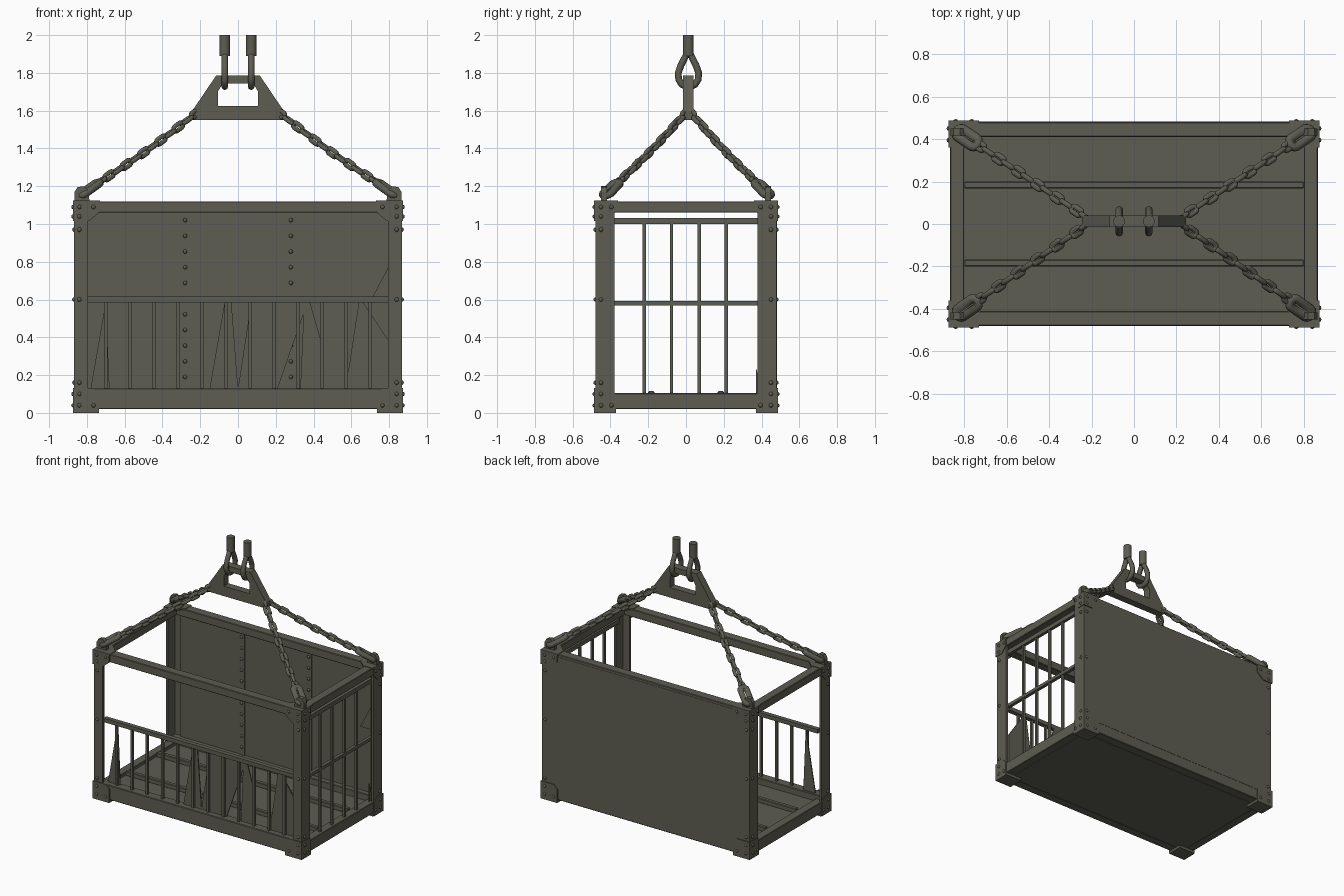
import bpy, bmesh, math
from mathutils import Vector, Matrix

if "Cube" in bpy.data.objects:
    bpy.data.objects.remove(bpy.data.objects["Cube"])

mat = bpy.data.materials.new("dark olive steel")
mat.diffuse_color = (0.112, 0.109, 0.085, 1)
mat.use_nodes = True
mat.node_tree.nodes["Principled BSDF"].inputs["Base Color"].default_value = mat.diffuse_color


def finish(name, bm, smooth=False):
    bmesh.ops.recalc_face_normals(bm, faces=bm.faces)
    me = bpy.data.meshes.new(name)
    bm.to_mesh(me)
    bm.free()
    me.materials.append(mat)
    for p in me.polygons:
        p.use_smooth = smooth
    ob = bpy.data.objects.new(name, me)
    bpy.context.collection.objects.link(ob)
    return ob


def add_box(bm, x0, x1, y0, y1, z0, z1):
    m = Matrix.Translation(((x0 + x1) / 2, (y0 + y1) / 2, (z0 + z1) / 2))
    bmesh.ops.create_cube(bm, size=1, matrix=m @ Matrix.Diagonal((x1 - x0, y1 - y0, z1 - z0, 1)))


def boxes(name, items, bevel=0.0):
    bm = bmesh.new()
    for b in items:
        add_box(bm, *b)
    if bevel:
        bmesh.ops.bevel(bm, geom=bm.edges[:], offset=bevel, segments=1, affect='EDGES')
    return finish(name, bm)


def add_prism(bm, pts, a, b, axis):
    """Extrude a 2D outline from a to b along x (y,z outline), y (x,z) or z (x,y)."""
    def at(p, d):
        return {'x': (d, p[0], p[1]), 'y': (p[0], d, p[1]), 'z': (p[0], p[1], d)}[axis]
    lo = [bm.verts.new(at(p, a)) for p in pts]
    hi = [bm.verts.new(at(p, b)) for p in pts]
    bm.faces.new(lo)
    bm.faces.new(hi[::-1])
    for i in range(len(pts)):
        j = (i + 1) % len(pts)
        bm.faces.new((lo[i], lo[j], hi[j], hi[i]))


def add_loop(bm, path, n, r, sides=8):
    """Round bar swept along a closed planar path with plane normal n."""
    k, rings = len(path), []
    for i, p in enumerate(path):
        side = (path[(i + 1) % k] - path[i - 1]).normalized().cross(n)
        rings.append([bm.verts.new(p + r * (math.cos(t) * side + math.sin(t) * n))
                      for t in [2 * math.pi * s / sides for s in range(sides)]])
    for i in range(k):
        for s in range(sides):
            q, u = rings[(i + 1) % k], (s + 1) % sides
            bm.faces.new((rings[i][s], rings[i][u], q[u], q[s]))


def add_link(bm, c, d, w, length, width, r):
    """Stadium chain link centred at c, long direction d, wide direction w."""
    R, h = width / 2 - r, length / 2 - width / 2
    path = []
    for i in range(16):
        t = math.pi * (i + 0.5) / 8
        path.append(c + d * (R * math.sin(t) + (h if i < 8 else -h)) + w * (R * math.cos(t)))
    add_loop(bm, path, d.cross(w).normalized(), r)


S = (-1, 1)
CORNERS = [(sx, sy) for sx in S for sy in S]


def span(s, a, b):
    return tuple(sorted((s * a, s * b)))


# Frame: angle-iron posts, top beams, bottom beams
bm = bmesh.new()
angle = [(.868, .480), (.795, .480), (.795, .462), (.850, .462), (.850, .378), (.868, .378)]
for sx, sy in CORNERS:
    add_prism(bm, [(sx * x, sy * y) for x, y in angle], .02, 1.118, 'z')
finish("corner_posts", bm)
boxes("top_beams", [(-.85, .85, *span(s, .41, .480), 1.06, 1.12) for s in S]
      + [(*span(s, .80, .866), -.41, .41, 1.06, 1.12) for s in S], .004)
boxes("bottom_beams", [(-.85, .85, *span(s, .41, .480), .02, .13) for s in S]
      + [(*span(s, .80, .866), -.41, .41, .02, .105) for s in S], .004)
boxes("feet", [(*span(sx, .735, .87), *span(sy, .37, .485), 0, .03) for sx, sy in CORNERS])

# Floor with long steel ribs
boxes("floor_plate", [(-.80, .80, -.41, .41, .02, .082)])
boxes("floor_ribs", [(-.80, .80, *span(s, .168, .200), .08, .115) for s in S], .004)

# Solid back wall with riveted inner strips
boxes("back_wall", [(-.797, .797, .45, .482, .1, 1.1)])
boxes("back_wall_strips", [(x - .025, x + .025, .443, .451, .13, 1.06) for x in (-.28, .28)])
bm = bmesh.new()
add_prism(bm, [(.71, .61), (.80, .61), (.80, .78)], .442, .451, 'y')
finish("back_wall_gusset", bm)

# Front half-height fence: rail, bars and scrap plates
boxes("front_rail", [(-.80, .80, -.462, -.428, .585, .615)])
boxes("front_bars", [(x - .009, x + .009, -.454, -.436, .12, .59)
                     for x in [-.70 + .1273 * i for i in range(12)]])
bm = bmesh.new()
for pts in ([(-.78, .13), (-.70, .59), (-.68, .13)],
            [(-.15, .13), (-.07, .59), (-.035, .59), (0, .13)],
            [(0, .13), (.07, .59), (.37, .59), (.21, .13)],
            [(.33, .13), (.35, .59), (.38, .59), (.44, .38), (.44, .13)],
            [(.57, .13), (.64, .59), (.66, .59), (.80, .38), (.80, .13)]):
    add_prism(bm, pts, -.436, -.428, 'y')
finish("front_scrap_plates", bm)

# Barred right end
boxes("end_rails", [(.825, .85, -.39, .39, z0, z1) for z0, z1 in ((.568, .592), (1.0, 1.033))])
boxes("end_bars", [(.828, .846, y - .009, y + .009, .1, 1.01) for y in (-.22, -.077, .07, .213)])
bm = bmesh.new()
add_prism(bm, [(.37, .10), (.41, .10), (.37, .24)], .83, .84, 'x')
finish("end_gusset", bm)

# Corner brackets on every outer side
bm = bmesh.new()
top = [(.873, 1.123), (.735, 1.123), (.735, 1.06), (.79, 1.015), (.873, 1.015)]
low = [(.873, 0), (.735, 0), (.735, .105), (.765, .132), (.873, .132)]
for sx, sy in CORNERS:
    for prof in (top, low):
        add_prism(bm, [(sx * x, z) for x, z in prof], sy * .476, sy * .487, 'y')
        add_prism(bm, [(sy * (.487 - (.873 - x) * .8), z) for x, z in prof],
                  sx * .862, sx * .873, 'x')
    add_prism(bm, [(sx * x, sy * y) for x, y in
                   ((.873, .487), (.73, .487), (.73, .42), (.79, .36), (.873, .36))], 1.114, 1.124, 'z')
finish("corner_brackets", bm)

# Rivets
bm = bmesh.new()


def rivet(x, y, z, r=.012):
    bmesh.ops.create_uvsphere(bm, u_segments=8, v_segments=6, radius=r,
                              matrix=Matrix.Translation((x, y, z)))


for sx, sy in CORNERS:
    for z in (.04, .10, .16, .60, .97, 1.04, 1.09):
        on = 0 if z in (.16, .60, .97) else .005
        rivet(sx * .84, sy * (.478 + on), z)
        rivet(sx * (.866 + on), sy * .45, z)
    for z in (.04, 1.09):
        rivet(sx * .765, sy * .483, z)
        rivet(sx * .871, sy * .395, z)
for x in (-.28, .28):
    for i in range(11):
        rivet(x, .443, .19 + .083 * i, .011)
finish("rivets", bm, True)

# Lifting lugs on the top corners
bm = bmesh.new()
for sx, sy in CORNERS:
    prof = [(.865, 1.115), (.865, 1.17), (.85, 1.195), (.82, 1.20), (.795, 1.18), (.785, 1.115)]
    add_prism(bm, [(sx * x, z) for x, z in prof], sy * .418, sy * .45, 'y')
finish("lifting_lugs", bm)

# Four chains, each with a large shackle link at the lug
bm = bmesh.new()
shackles = bmesh.new()
N = 12
for sx, sy in CORNERS:
    a = Vector((sx * .835, sy * .435 + .005, 1.15))
    b = Vector((sx * .225, .013 + sy * .018, 1.585))
    d = (b - a).normalized()
    w = d.cross(Vector((0, 0, 1))).normalized()
    v = d.cross(w)
    add_link(shackles, a + d * .07, d, w, .18, .09, .021)
    start = a + d * .15
    for i in range(N):
        c = start.lerp(b, i / (N - 1)) - Vector((0, 0, .012 * math.sin(math.pi * i / (N - 1))))
        add_link(bm, c, d, v if i % 2 else w, .086, .054, .0125)
finish("chains", bm, True)
finish("shackles", shackles, True)

# Lifting plate with window
outer = [(-.245, 1.55), (.245, 1.55), (.245, 1.595), (.115, 1.787), (-.115, 1.787), (-.245, 1.595)]
inner = [(-.107, 1.625), (.107, 1.625), (.107, 1.70), (.08, 1.745), (-.08, 1.745), (-.107, 1.70)]
bm = bmesh.new()
loops = [[bm.verts.new((x, y, z)) for x, z in pts]
         for pts, y in ((outer, -.015), (inner, -.015), (inner, .041), (outer, .041))]
for k in range(4):
    p, q = loops[k], loops[(k + 1) % 4]
    for i in range(6):
        j = (i + 1) % 6
        bm.faces.new((p[i], p[j], q[j], q[i]))
finish("lifting_plate", bm)

# Rope eyes and their sleeves
half = [(.010, 1.90), (.022, 1.875), (.040, 1.84), (.054, 1.80), (.052, 1.765), (.035, 1.738), (.012, 1.727)]
bm = bmesh.new()
sleeves = bmesh.new()
for x in (-.07, .07):
    pts = half + [(-y, z) for y, z in reversed(half)]
    add_loop(bm, [Vector((x, .013 + y, z)) for y, z in pts], Vector((1, 0, 0)), .018)
    bmesh.ops.create_cone(sleeves, cap_ends=True, segments=20, radius1=.028, radius2=.028, depth=.11,
                          matrix=Matrix.Translation((x, .013, 1.945)))
finish("rope_eyes", bm, True)
ob = finish("rope_sleeves", sleeves)
for p in ob.data.polygons:
    p.use_smooth = len(p.vertices) == 4
